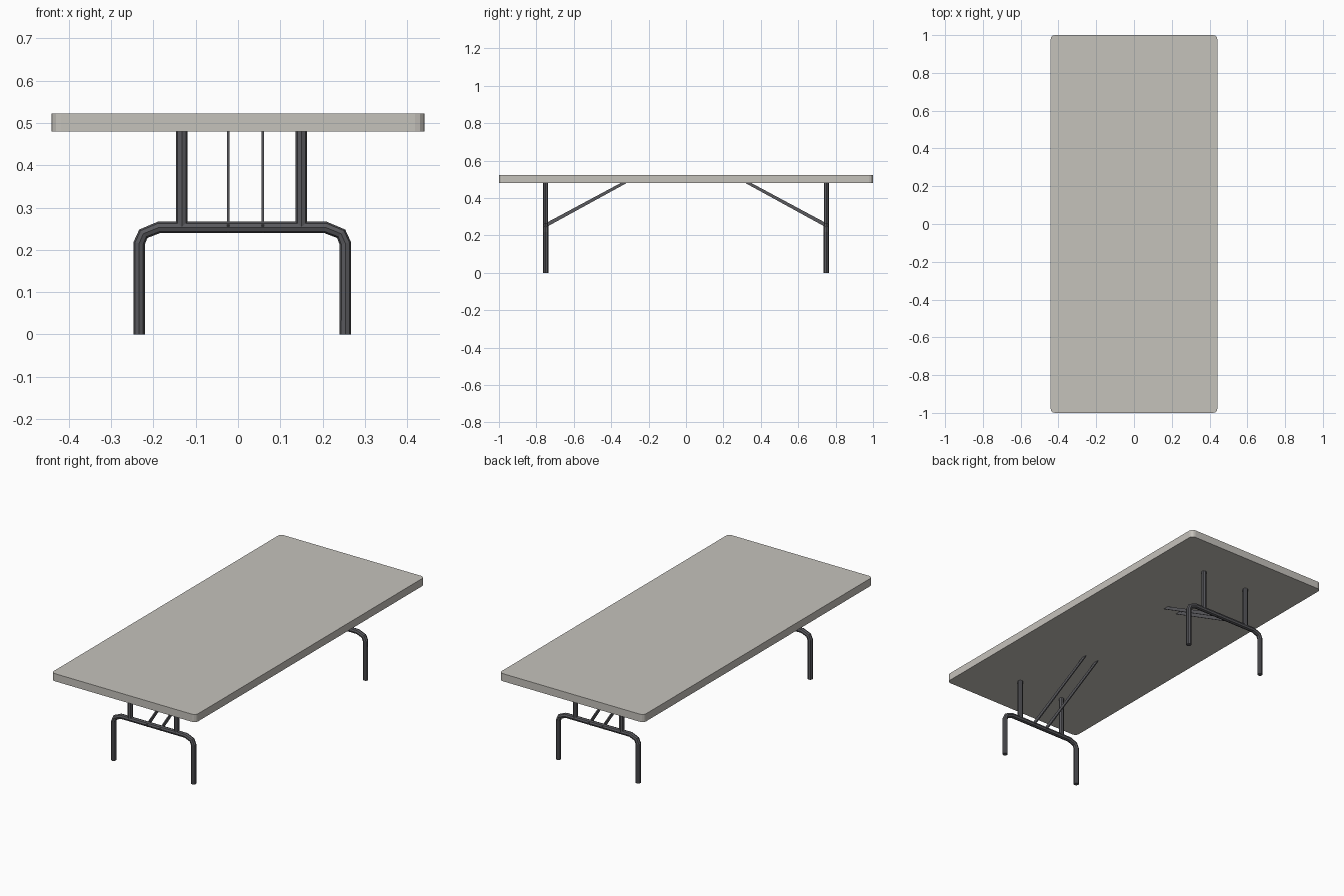
import bpy, bmesh

if "Cube" in bpy.data.objects:
    bpy.data.objects.remove(bpy.data.objects["Cube"])

LEG_Y, TOP_Z, UNDER_Z = 0.75, 0.522, 0.48


def material(name, rgb):
    m = bpy.data.materials.new(name)
    m.diffuse_color = (*rgb, 1)
    m.use_nodes = True
    m.node_tree.nodes["Principled BSDF"].inputs["Base Color"].default_value = m.diffuse_color
    return m


TOP_MAT = material("pale_plastic", (0.56, 0.54, 0.50))
METAL = material("dark_metal", (0.10, 0.10, 0.11))


def add_mesh(name, bm, mat):
    bmesh.ops.recalc_face_normals(bm, faces=bm.faces)
    me = bpy.data.meshes.new(name)
    bm.to_mesh(me)
    bm.free()
    me.materials.append(mat)
    ob = bpy.data.objects.new(name, me)
    bpy.context.collection.objects.link(ob)
    return ob


def tube(name, points, radius):
    """Eight-sided tube along a polyline."""
    cu = bpy.data.curves.new(name, 'CURVE')
    cu.dimensions = '3D'
    cu.bevel_depth = radius
    cu.bevel_resolution = 2
    cu.use_fill_caps = True
    sp = cu.splines.new('POLY')
    sp.use_smooth = False
    sp.points.add(len(points) - 1)
    for p, co in zip(sp.points, points):
        p.co = (*co, 1)
    cu.materials.append(METAL)
    ob = bpy.data.objects.new(name, cu)
    bpy.context.collection.objects.link(ob)
    bpy.ops.object.select_all(action='DESELECT')
    ob.select_set(True)
    bpy.context.view_layer.objects.active = ob
    bpy.ops.object.convert(target='MESH')


# Table top: slab with rounded vertical corners
bm = bmesh.new()
bmesh.ops.create_cube(bm, size=1)
for v in bm.verts:
    v.co.x *= 0.882
    v.co.y *= 2.0
    v.co.z = TOP_Z if v.co.z > 0 else UNDER_Z
corners = [e for e in bm.edges if abs(e.verts[0].co.z - e.verts[1].co.z) > 0.01]
bmesh.ops.bevel(bm, geom=corners, offset=0.022, segments=3, profile=0.5, affect='EDGES')
add_mesh("table_top", bm, TOP_MAT)

# Half of the bent leg outline, as (distance from leg centre, height)
HALF = [(0.244, 0), (0.244, 0.215), (0.234, 0.238), (0.197, 0.253)]
LEG_CX = 0.010

for end, s in (("front", -1), ("back", 1)):
    y = s * LEG_Y
    # Bent leg frame
    path = [(LEG_CX - x, y, z) for x, z in HALF]
    path += [(LEG_CX + x, y, z) for x, z in reversed(HALF)]
    tube(end + "_leg_frame", path, 0.0138)

    # Uprights from the crossbar to the table top
    for side, x in (("left", -0.133), ("right", 0.150)):
        tube(f"{end}_{side}_upright", [(x, y, 0.253), (x, y, UNDER_Z + 0.005)], 0.0135)

    # Flat diagonal braces: slanted profile extruded across x
    profile = [(0.764, 0.258), (0.755, 0.240), (0.312, 0.483), (0.344, 0.483)]
    for side, x in (("left", -0.023), ("right", 0.059)):
        bm = bmesh.new()
        face = bm.faces.new([bm.verts.new((x - 0.003, s * py, pz)) for py, pz in profile])
        ext = bmesh.ops.extrude_face_region(bm, geom=[face], use_keep_orig=True)
        new = [g for g in ext["geom"] if isinstance(g, bmesh.types.BMVert)]
        bmesh.ops.translate(bm, verts=new, vec=(0.006, 0, 0))
        add_mesh(f"{end}_{side}_brace", bm, METAL)
